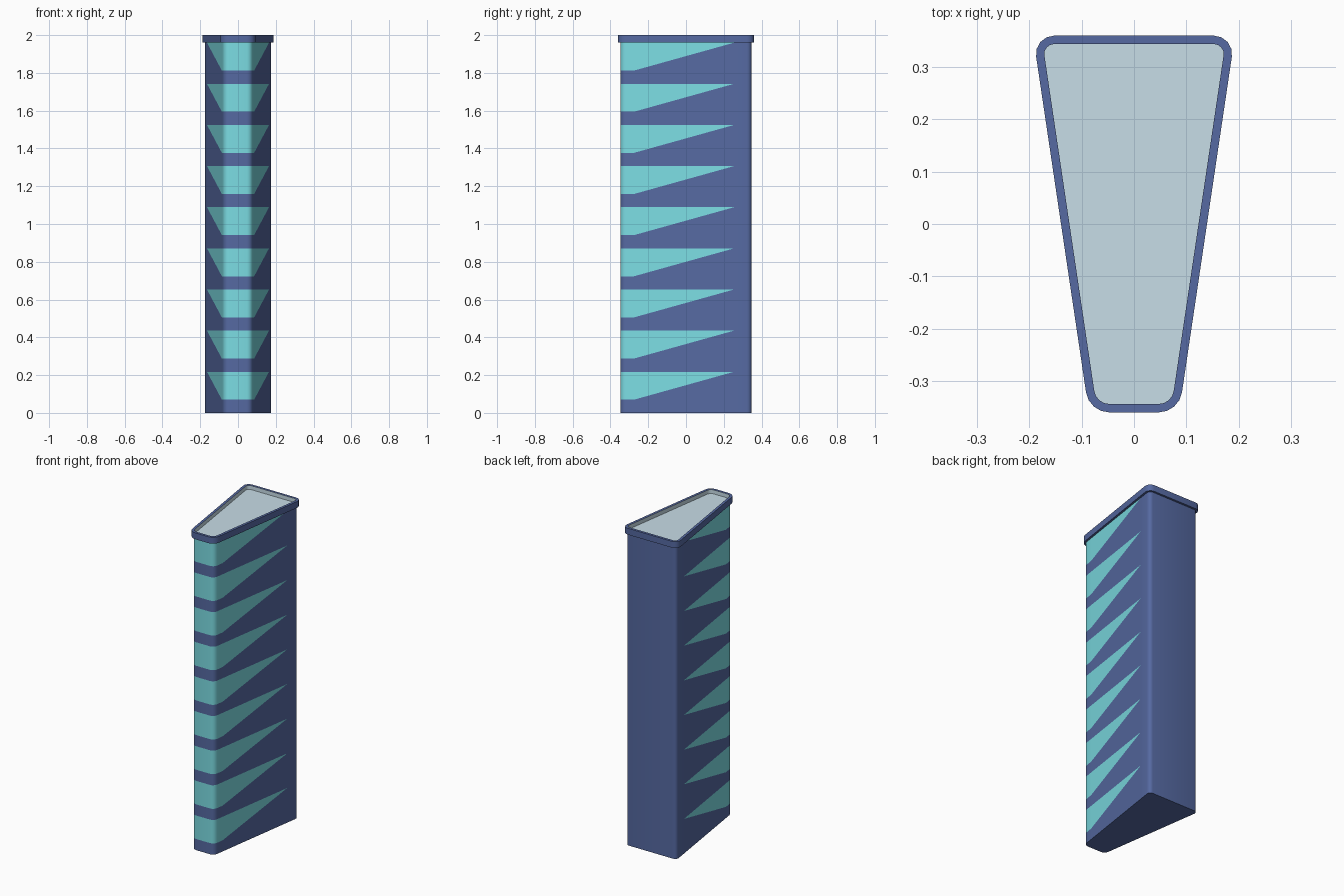
import bpy, bmesh
from math import atan, cos, sin, pi

cube = bpy.data.objects.get("Cube")
if cube:
    bpy.data.objects.remove(cube, do_unlink=True)


def material(name, rgb):
    m = bpy.data.materials.new(name)
    m.use_nodes = True
    m.diffuse_color = (*rgb, 1)
    m.node_tree.nodes["Principled BSDF"].inputs["Base Color"].default_value = (*rgb, 1)
    return m


BLUE = material("slate blue cladding", (0.092, 0.142, 0.36))
TEAL = material("teal glass", (0.2, 0.72, 0.77))
GREY = material("pale grey roof", (0.59, 0.74, 0.82))

# Footprint: tapered plan with rounded corners
HALF_Y, FRONT_X, BACK_X = 0.36, 0.086, 0.193
TAPER = (BACK_X - FRONT_X) / (2 * HALF_Y)
LEAN = atan(TAPER)
FRONT_R, BACK_R = 0.045, 0.035
SILL_Y, TIP_Y = -0.275, 0.255         # where the glass wedge starts and ends


def footprint(inset):
    """Counter-clockwise plan outline, moved inward by inset."""
    def arc(cx, cy, r, a, b, n=4):
        return [(cx + r * cos(a + (b - a) * i / n),
                 cy + r * sin(a + (b - a) * i / n)) for i in range(n + 1)]

    front = arc(FRONT_X + TAPER * FRONT_R - FRONT_R / cos(LEAN), FRONT_R - HALF_Y,
                FRONT_R - inset, -pi / 2, -LEAN)
    back = arc(BACK_X - TAPER * BACK_R - BACK_R / cos(LEAN), HALF_Y - BACK_R,
               BACK_R - inset, -LEAN, pi / 2)
    (x0, y0), (x1, y1) = front[-1], back[0]
    side = [(x0 + (x1 - x0) * (y - y0) / (y1 - y0), y) for y in (SILL_Y, TIP_Y)]
    half = front + side + back
    return half + [(-x, y) for x, y in reversed(half)]


def finish(bm, name, *mats):
    bmesh.ops.remove_doubles(bm, verts=bm.verts[:], dist=1e-5)
    bmesh.ops.recalc_face_normals(bm, faces=bm.faces[:])
    mesh = bpy.data.meshes.new(name)
    bm.to_mesh(mesh)
    bm.free()
    for m in mats:
        mesh.materials.append(m)
    ob = bpy.data.objects.new(name, mesh)
    bpy.context.collection.objects.link(ob)
    bpy.ops.object.select_all(action="DESELECT")
    ob.select_set(True)
    bpy.context.view_layer.objects.active = ob
    bpy.ops.object.shade_smooth_by_angle(angle=0.6)


def ring(bm, outline, z):
    """Vertices along the outline; z is a height or a function of y."""
    return [bm.verts.new((x, y, z(y) if callable(z) else z)) for x, y in outline]


def bridge(bm, low, high, index=0):
    n = len(low)
    for i in range(n):
        j = (i + 1) % n
        loop = [low[i], low[j], high[j], high[i]]
        # Drop coincident corners where the glass narrows to a point
        loop = [v for k, v in enumerate(loop) if (v.co - loop[k - 1].co).length > 1e-5]
        if len(loop) > 2:
            bm.faces.new(loop).material_index = index


# Tower: each floor is a blue wall rising to a sloped sill, with glass above
FLOORS, EAVES, SILL = 9, 1.96, 0.07
STOREY = EAVES / FLOORS
plan = footprint(0.013)
bm = bmesh.new()
bm.faces.new(ring(bm, plan, 0))
for f in range(FLOORS):
    base = f * STOREY

    def sill(y):
        t = min(max((y - SILL_Y) / (TIP_Y - SILL_Y), 0), 1)
        return base + SILL + (STOREY - SILL) * t

    edge = ring(bm, plan, sill)
    top = ring(bm, plan, base + STOREY)
    bridge(bm, ring(bm, plan, base), edge)
    bridge(bm, edge, top, 1)
bm.faces.new(ring(bm, plan, EAVES))
finish(bm, "tower_body", BLUE, TEAL)

# Parapet: overhanging blue rim whose inner face is finished like the roof
bm = bmesh.new()
outer, inner = footprint(0), footprint(0.016)
loops = [ring(bm, outline, z) for outline, z in
         ((outer, EAVES), (outer, 2), (inner, 2), (inner, EAVES))]
for k, index in enumerate((0, 0, 1, 0)):
    bridge(bm, loops[k], loops[(k + 1) % 4], index)
finish(bm, "parapet", BLUE, GREY)

# Roof deck, set down inside the parapet
bm = bmesh.new()
low, high = ring(bm, inner, EAVES), ring(bm, inner, 1.975)
bridge(bm, low, high)
bm.faces.new(low)
bm.faces.new(high)
finish(bm, "roof_deck", GREY)
